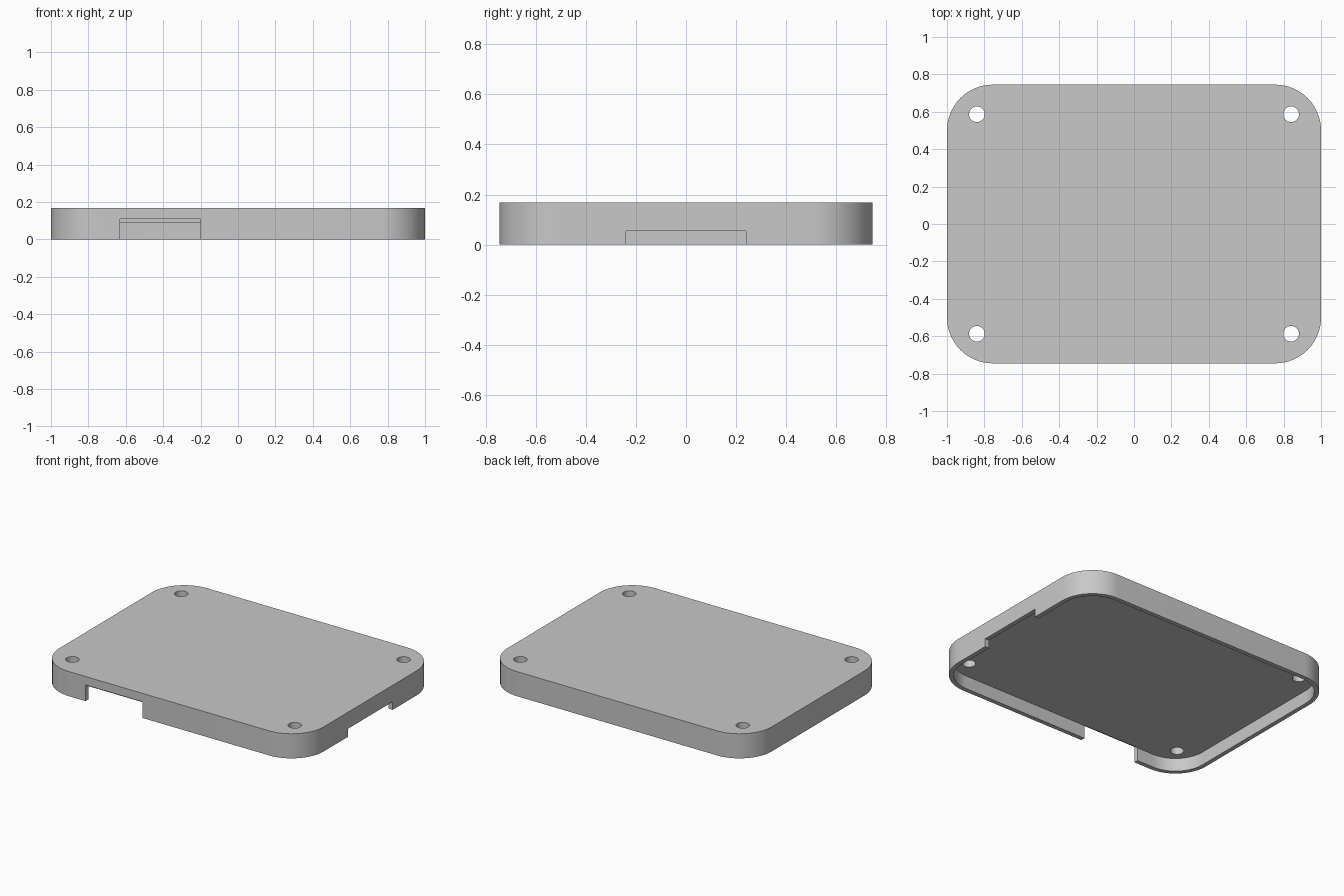
import bpy, bmesh
from math import cos, sin, pi, radians

if "Cube" in bpy.data.objects:
    bpy.data.objects.remove(bpy.data.objects["Cube"], do_unlink=True)

WIDTH, DEPTH, HEIGHT = 2.0, 1.49, 0.168
WALL, CEILING, RADIUS = 0.03, 0.09, 0.245

grey = bpy.data.materials.new("light grey")
grey.use_nodes = True
grey.diffuse_color = (0.58, 0.58, 0.58, 1)
grey.node_tree.nodes["Principled BSDF"].inputs["Base Color"].default_value = grey.diffuse_color


def prism(name, outline, bottom, top):
    """Extrude a flat outline upward into a closed solid."""
    bm = bmesh.new()
    face = bm.faces.new([bm.verts.new((x, y, bottom)) for x, y in outline])
    new = bmesh.ops.extrude_face_region(bm, geom=[face])["geom"]
    bmesh.ops.translate(bm, vec=(0, 0, top - bottom),
                        verts=[g for g in new if isinstance(g, bmesh.types.BMVert)])
    bmesh.ops.recalc_face_normals(bm, faces=bm.faces)
    mesh = bpy.data.meshes.new(name)
    bm.to_mesh(mesh)
    bm.free()
    mesh.materials.append(grey)
    obj = bpy.data.objects.new(name, mesh)
    bpy.context.collection.objects.link(obj)
    return obj


def arc(cx, cy, r, start, sweep, steps):
    return [(cx + r * cos(start + sweep * i / steps),
             cy + r * sin(start + sweep * i / steps)) for i in range(steps + 1)]


def rounded_rectangle(inset):
    """Four quarter arcs, counter-clockwise from the +x +y corner."""
    cx, cy = WIDTH / 2 - RADIUS, DEPTH / 2 - RADIUS
    points = []
    for k, (sx, sy) in enumerate([(1, 1), (-1, 1), (-1, -1), (1, -1)]):
        points += arc(sx * cx, sy * cy, RADIUS - inset, k * pi / 2, pi / 2, 16)
    return points


def rectangle(x0, x1, y0, y1):
    return [(x0, y0), (x1, y0), (x1, y1), (x0, y1)]


# Lid: rounded slab
lid = prism("lid", rounded_rectangle(0), 0, HEIGHT)

# Hollow underside, front port and right side port
cutters = [
    prism("cavity_cutter", rounded_rectangle(WALL), -0.1, CEILING),
    prism("front_port_cutter",
          rectangle(-0.63, -0.2, -DEPTH / 2 - 0.1, -DEPTH / 2 + WALL + 0.001), -0.12, 0.11),
    prism("side_port_cutter",
          rectangle(WIDTH / 2 - WALL - 0.01, WIDTH / 2 + 0.1, -0.24, 0.24), -0.12, 0.055),
]

# Screw holes near the corners
for sx in (-1, 1):
    for sy in (-1, 1):
        circle = arc(sx * 0.84, sy * 0.587, 0.042, 0, 2 * pi, 32)[:-1]
        cutters.append(prism("screw_hole_cutter", circle, 0.03, HEIGHT + 0.1))

for cutter in cutters:
    cut = lid.modifiers.new(cutter.name, "BOOLEAN")
    cut.operation, cut.solver, cut.object = "DIFFERENCE", "EXACT", cutter

# Bake the cuts, then drop the helpers
graph = bpy.context.evaluated_depsgraph_get()
lid_mesh = bpy.data.meshes.new_from_object(lid.evaluated_get(graph))
lid.modifiers.clear()
lid.data = lid_mesh
for cutter in cutters:
    bpy.data.objects.remove(cutter, do_unlink=True)

# Smooth the rounded walls, keep the rims crisp
bpy.ops.object.select_all(action="DESELECT")
lid.select_set(True)
bpy.context.view_layer.objects.active = lid
bpy.ops.object.shade_smooth_by_angle(angle=radians(30))
